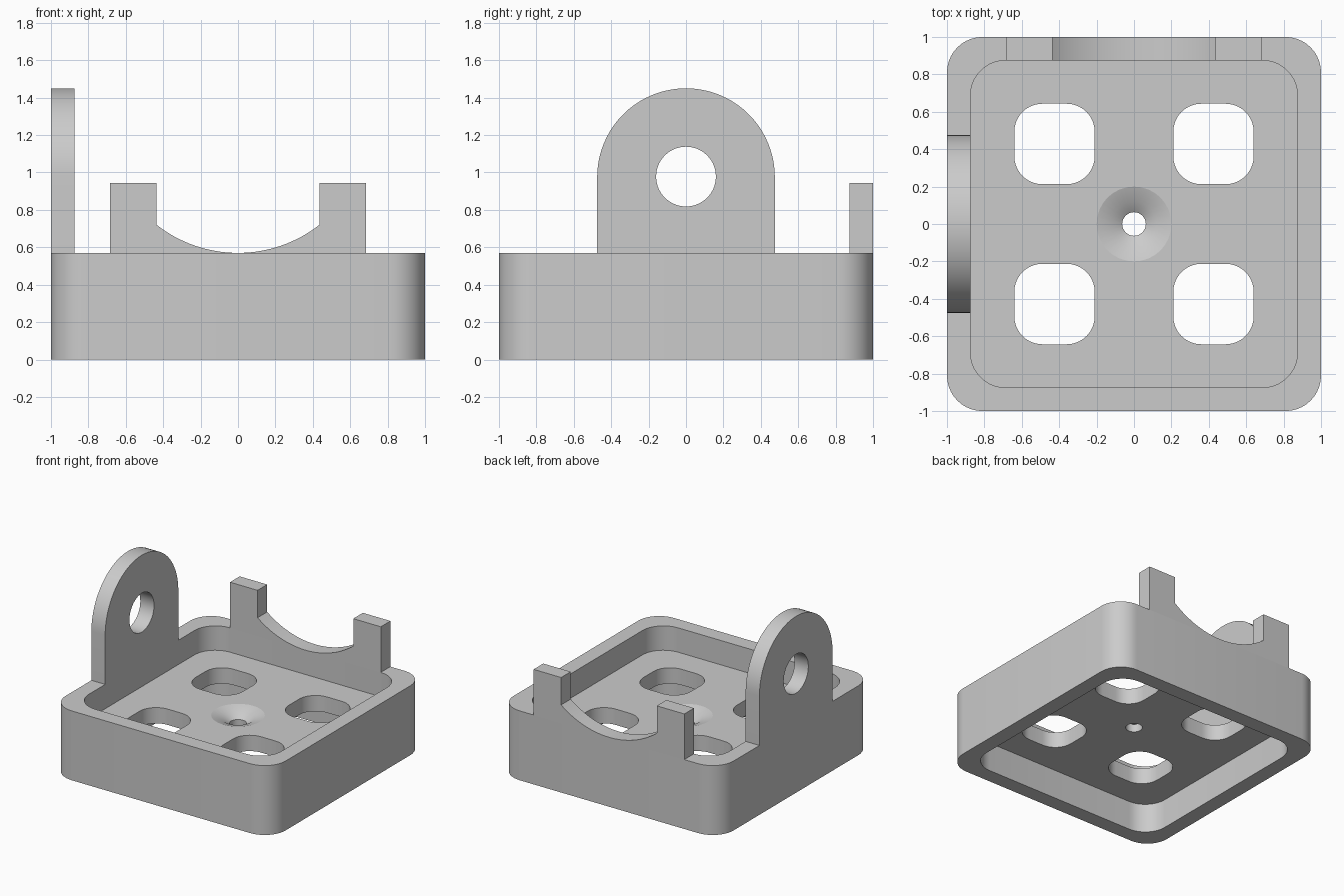
import bpy, bmesh, math
from mathutils import Matrix

if "Cube" in bpy.data.objects:
    bpy.data.objects.remove(bpy.data.objects["Cube"])

grey = bpy.data.materials.new("plain grey")
grey.diffuse_color = (0.6, 0.6, 0.6, 1)
grey.use_nodes = True
grey.node_tree.nodes["Principled BSDF"].inputs["Base Color"].default_value = grey.diffuse_color

WALL, RIM = 0.125, 0.57          # wall thickness, height of the frame
FLOOR_LO, FLOOR_HI = 0.24, 0.37  # underside and top of the inner plate


def arc(cx, cy, r, a0, a1, n):
    return [(cx + r * math.cos(math.radians(a0 + (a1 - a0) * i / n)),
             cy + r * math.sin(math.radians(a0 + (a1 - a0) * i / n))) for i in range(n + 1)]


def circle(cx, cy, r, n):
    return arc(cx, cy, r, 0, 360, n)[:-1]


def rounded_square(cx, cy, half, r, n=10):
    c = half - r
    pts = []
    for i, (sx, sy) in enumerate([(1, 1), (-1, 1), (-1, -1), (1, -1)]):
        pts += arc(cx + sx * c, cy + sy * c, r, 90 * i, 90 * i + 90, n)
    return pts


def finish(name, bm):
    bmesh.ops.remove_doubles(bm, verts=bm.verts, dist=1e-5)
    bmesh.ops.recalc_face_normals(bm, faces=bm.faces)
    mesh = bpy.data.meshes.new(name)
    bm.to_mesh(mesh)
    bm.free()
    mesh.materials.append(grey)
    obj = bpy.data.objects.new(name, mesh)
    bpy.context.collection.objects.link(obj)
    bpy.ops.object.select_all(action='DESELECT')
    obj.select_set(True)
    bpy.context.view_layer.objects.active = obj
    bpy.ops.object.shade_smooth_by_angle(angle=math.radians(30))
    return obj


def extrude(name, loops, thickness, matrix):
    """Filled outline with holes, extruded evenly about its own plane."""
    curve = bpy.data.curves.new(name + "_outline", 'CURVE')
    curve.dimensions = '2D'
    curve.fill_mode = 'BOTH'
    curve.extrude = thickness / 2
    for loop in loops:
        s = curve.splines.new('POLY')
        s.points.add(len(loop) - 1)
        for p, (x, y) in zip(s.points, loop):
            p.co = (x, y, 0, 1)
        s.use_cyclic_u = True
    tmp = bpy.data.objects.new(name + "_outline", curve)
    bpy.context.collection.objects.link(tmp)
    bpy.context.view_layer.update()
    dg = bpy.context.evaluated_depsgraph_get()
    mesh = bpy.data.meshes.new_from_object(tmp.evaluated_get(dg))
    bm = bmesh.new()
    bm.from_mesh(mesh)
    bm.transform(matrix)
    bpy.data.objects.remove(tmp)
    bpy.data.curves.remove(curve)
    bpy.data.meshes.remove(mesh)
    return finish(name, bm)


inner = rounded_square(0, 0, 1 - WALL, 0.19)

# outer frame
extrude("frame", [rounded_square(0, 0, 1, 0.19), inner], RIM,
        Matrix.Translation((0, 0, RIM / 2)))

# inner plate with four rounded openings and room for the centre dip
DIP = 0.2
openings = [rounded_square(sx * 0.425, sy * 0.428, 0.215, 0.15)
            for sx in (-1, 1) for sy in (-1, 1)]
extrude("floor_plate", [inner, circle(0, 0, DIP, 32)] + openings, FLOOR_HI - FLOOR_LO,
        Matrix.Translation((0, 0, (FLOOR_LO + FLOOR_HI) / 2)))

# shallow dip with the small drain hole
profile = [(DIP, FLOOR_HI), (0.12, 0.344), (0.063, 0.305), (0.063, FLOOR_LO), (DIP, FLOOR_LO)]
bm = bmesh.new()
rings = [[bm.verts.new((x, y, z)) for x, y in circle(0, 0, r, 32)] for r, z in profile]
for k in range(len(rings)):
    a, b = rings[k], rings[(k + 1) % len(rings)]
    for i in range(32):
        j = (i + 1) % 32
        bm.faces.new((a[i], a[j], b[j], b[i]))
finish("centre_dip", bm)

# round-topped lug on the left wall: profile in y, z
to_side = Matrix(((0, 0, 1, -1 + WALL / 2), (1, 0, 0, 0), (0, 1, 0, 0), (0, 0, 0, 1)))
lug = [(-0.475, RIM), (0.475, RIM)] + arc(0, 0.975, 0.475, 0, 180, 40)
extrude("side_lug", [lug, circle(0, 0.978, 0.16, 40)], WALL, to_side)

# cradle on the back wall, two mirrored halves: profile in x, z
to_back = Matrix(((1, 0, 0, 0), (0, 0, -1, 1 - WALL / 2), (0, 1, 0, 0), (0, 0, 0, 1)))
R = (0.435 ** 2 + 0.15 ** 2) / 0.3
sweep = math.degrees(math.asin(0.435 / R))
half = [(0.685, RIM), (0.685, 0.945), (0.435, 0.945)] + arc(0, RIM + R, R, -90 + sweep, -90, 16)
for side, s in (("left", -1), ("right", 1)):
    extrude("cradle_" + side, [[(s * x, z) for x, z in half]], WALL, to_back)
